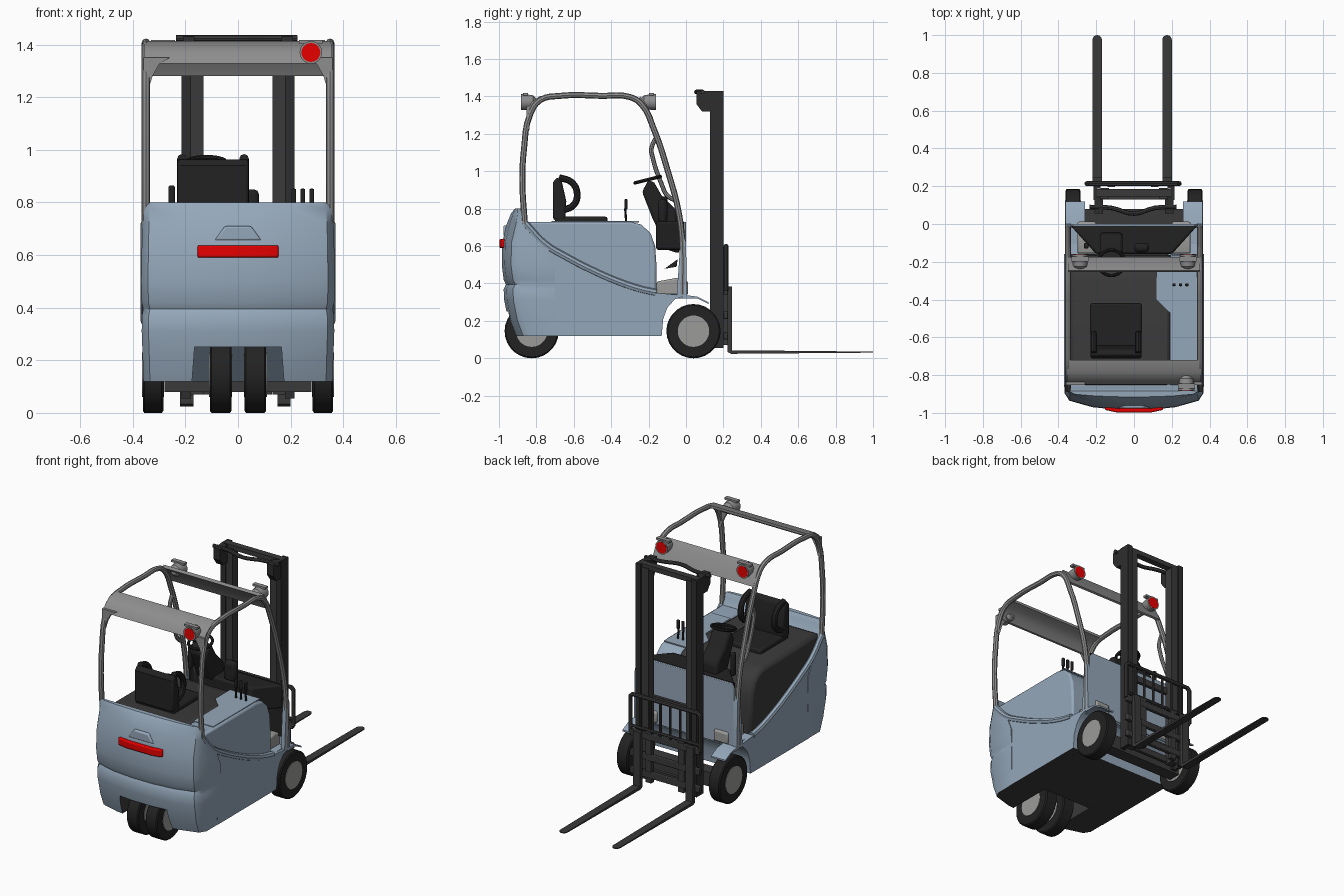
import bpy, bmesh, math
from mathutils import Vector

cube = bpy.data.objects.get("Cube")
if cube:
    bpy.data.objects.remove(cube, do_unlink=True)


def material(name, rgb):
    m = bpy.data.materials.new(name)
    m.use_nodes = True
    m.diffuse_color = (*rgb, 1)
    m.node_tree.nodes["Principled BSDF"].inputs["Base Color"].default_value = (*rgb, 1)
    return m


BLUE = material("blue_grey_paint", (0.30, 0.39, 0.49))
SLATE = material("dark_slate", (0.06, 0.08, 0.105))
DARK = material("charcoal", (0.042, 0.042, 0.042))
STEEL = material("mast_steel", (0.027, 0.027, 0.027))
BLACK = material("black_rubber", (0.016, 0.016, 0.016))
GREY = material("cage_grey", (0.27, 0.27, 0.27))
LIGHT = material("light_grey", (0.33, 0.33, 0.32))
RED = material("lamp_red", (0.8, 0.0, 0.0))


def mesh_object(name, verts, faces, mat, bevel=0):
    me = bpy.data.meshes.new(name)
    me.from_pydata(verts, [], faces)
    bm = bmesh.new()
    bm.from_mesh(me)
    bmesh.ops.recalc_face_normals(bm, faces=bm.faces)
    bm.to_mesh(me)
    bm.free()
    me.materials.append(mat)
    ob = bpy.data.objects.new(name, me)
    bpy.context.collection.objects.link(ob)
    if bevel:
        b = ob.modifiers.new("bevel", "BEVEL")
        b.width, b.segments, b.limit_method = bevel, 2, "ANGLE"
        b.angle_limit = math.radians(40)
    return ob


def prism(name, pts, axis, a, b, mat, bevel=0):
    """Extrude a 2D outline along an axis from a to b."""
    def place(p, t):
        return {"x": (t, *p), "y": (p[0], t, p[1]), "z": (*p, t)}[axis]
    n = len(pts)
    verts = [place(p, t) for t in (a, b) for p in pts]
    faces = [tuple(range(n)), tuple(range(n, 2 * n))]
    faces += [(i, (i + 1) % n, n + (i + 1) % n, n + i) for i in range(n)]
    return mesh_object(name, verts, faces, mat, bevel)


def box(name, x, y, z, mat, bevel=0):
    outline = [(x[0], y[0]), (x[1], y[0]), (x[1], y[1]), (x[0], y[1])]
    return prism(name, outline, "z", z[0], z[1], mat, bevel)


def tube(name, pts, r, mat, smooth=True):
    cu = bpy.data.curves.new(name, "CURVE")
    cu.dimensions, cu.bevel_depth, cu.bevel_resolution = "3D", r, 2
    cu.resolution_u, cu.use_fill_caps = (4 if smooth else 1), True
    sp = cu.splines.new("BEZIER")
    sp.bezier_points.add(len(pts) - 1)
    for bp, p in zip(sp.bezier_points, pts):
        bp.co = p
        bp.handle_left_type = bp.handle_right_type = "AUTO" if smooth else "VECTOR"
    ob = bpy.data.objects.new(name, cu)
    bpy.context.collection.objects.link(ob)
    cu.materials.append(mat)
    bpy.ops.object.select_all(action="DESELECT")
    ob.select_set(True)
    bpy.context.view_layer.objects.active = ob
    bpy.ops.object.convert(target="MESH")
    return ob


def lathe(name, center, profile, axis, mat, n=28):
    """Spin (offset along axis, radius) pairs around an x or y axis."""
    verts, faces = [], []
    for t, r in profile:
        for i in range(n):
            a = 2 * math.pi * i / n
            u, v = r * math.cos(a), r * math.sin(a)
            p = (t, u, v) if axis == "x" else (u, t, v)
            verts.append(Vector(center) + Vector(p))
    for k in range(len(profile) - 1):
        for i in range(n):
            j = (i + 1) % n
            faces.append((k * n + i, k * n + j, k * n + n + j, k * n + n + i))
    faces += [tuple(range(n)), tuple(range(len(verts) - n, len(verts)))]
    return mesh_object(name, verts, faces, mat)


def wheel(name, x, y, w, r=0.145):
    h = w / 2
    tread = [(-h, r * .6), (-h, r * .95), (-h * .85, r), (h * .85, r), (h, r * .95), (h, r * .6)]
    lathe(name + "_tyre", (x, y, r), tread, "x", BLACK)
    lathe(name + "_rim", (x, y, r), [(-h - .003, r * .58), (h + .003, r * .58)], "x", LIGHT)


# Counterweight: stacked rounded sections (height, rear y, half width, front y)
rows = [(.12, -.92, .36, -.70), (.2, -.95, .362, -.70), (.31, -.972, .366, -.70), (.37, -.975, .365, -.70),
        (.395, -.963, .36, -.70), (.42, -.975, .366, -.70), (.5, -.985, .368, -.70), (.62, -.982, .366, -.75),
        (.72, -.958, .364, -.85), (.775, -.935, .36, -.868), (.8, -.915, .335, -.885)]
verts, faces = [], []
for z, yr, hw, yf in rows:
    yc = min(yr + .09, yf - .005)
    half = [(1, yf), (1, yc), (.93, yr + .55 * (yc - yr)), (.6, yr + .17 * (yc - yr)), (.2, yr)]
    verts += [(s * hw, y, z) for s, y in half] + [(-s * hw, y, z) for s, y in reversed(half)]
n = 10
for k in range(len(rows) - 1):
    faces += [(k * n + i, k * n + (i + 1) % n, k * n + n + (i + 1) % n, k * n + n + i) for i in range(n)]
faces += [tuple(range(n)), tuple(range(len(verts) - n, len(verts)))]
counterweight = mesh_object("counterweight", verts, faces, BLUE)

# Lower chassis side profile with the sweeping shoulder line and front wheel arch
shoulder = [(-.86, .72), (-.755, .61), (-.64, .54), (-.515, .475), (-.38, .415), (-.25, .37), (-.16, .35)]
arch = [(0, .335), (-.06, .315), (-.1, .27), (-.122, .21), (-.13, .12)]
chassis = prism("chassis", shoulder + arch + [(-.72, .12), (-.74, .3), (-.86, .5)], "x", -.362, .362, BLUE)

# Steering wheel well cut through the rear underside
well = prism("wheel_well_cutter", [(-.18, .05), (-.165, .25), (.165, .25), (.18, .05)], "y", -1.2, -.62, BLUE)
well.hide_render = True
for ob in (counterweight, chassis):
    ob.data.materials.append(DARK)
    ob.data.materials.append(SLATE)
    m = ob.modifiers.new("well", "BOOLEAN")
    m.operation, m.object, m.solver = "DIFFERENCE", well, "EXACT"
    bpy.context.view_layer.objects.active = ob
    bpy.ops.object.modifier_apply(modifier="well")
    for f in ob.data.polygons:
        under = f.normal.z < -.8 and f.center.z < .3
        well_wall = abs(f.normal.x) > .9 and abs(f.center.x) < .21
        well_back = f.normal.y < -.9 and abs(f.center.y + .62) < .01
        f.material_index = 2 if well_back else 1 if under or well_wall else 0
bpy.data.objects.remove(well, do_unlink=True)

# Engine hood: charcoal main part, painted side with control console
hood = [(-.86, .73), (-.3, .73), (-.24, .715), (-.19, .67), (-.165, .6), (-.158, .5), (-.158, .33), (-.86, .33)]
prism("hood", hood, "x", -.345, .2, DARK, .025)
prism("hood_side", hood, "x", .19, .345, BLUE, .012)
prism("console_plate", [(.12, -.25), (.33, -.25), (.33, -.72), (.19, -.72), (.19, -.47), (.12, -.4)], "z", .727, .734, BLUE)
for i in range(3):
    x = .212 + i * .034
    tube("control_lever", [(x, -.32, .73), (x, -.325, .8)], .006, BLACK, False)
    box("lever_knob", (x - .009, x + .009), (-.328, -.314), (.795, .852), BLACK, .004)
for s in (-1, 1):
    tube("shoulder_trim", [(s * .351, y, z) for y, z in shoulder], .02, BLUE)
    # Fenders, wheels and step lamps
    prism("fender", [(-.02, .34), (.06, .33), (.12, .3), (.12, .29), (.06, .32), (-.02, .32)], "x", s * .26, s * .362, BLUE)
    wheel("drive_wheel", s * .323, .04, .078)
    wheel("steer_wheel", s * .066, -.825, .082)
    prism("step_lamp", [(-.157, .34), (.012, .34), (.012, .41), (-.05, .43), (-.157, .41)], "x", s * .2, s * .3, LIGHT, .01)
box("drive_axle", (-.28, .28), (0, .08), (.08, .17), DARK)
box("steer_axle", (-.1, .1), (-.85, -.8), (.12, .25), SLATE)

# Rear lamp bar and handle recess
lamp = [(-.155, -.984), (-.09, -.998), (.09, -.998), (.155, -.984), (.15, -.94), (-.15, -.94)]
prism("rear_lamp_bar", lamp, "z", .59, .637, RED, .007)
prism("rear_grip", [(-.09, .655), (.09, .655), (.05, .71), (-.05, .71)], "y", -.977, -.94, BLUE, .008)

# Front cowl, dashboard, pedal and steering column
prism("front_cowl", [(-.34, .33), (.34, .33), (.34, .7), (.32, .73), (-.32, .73), (-.34, .7)], "y", -.012, 0, BLUE, .004)
box("cowl_lining", (-.33, .33), (-.02, -.011), (.4, .732), BLACK)
dash = [(-.33, -.015), (.33, -.015), (.2, -.16), (-.2, -.16)]
prism("dashboard", dash, "z", .58, .732, BLACK, .012)
box("instrument_pod", (0, .08), (-.15, -.1), (.72, .85), BLACK, .02)
box("switch_pod", (-.265, -.24), (-.13, -.1), (.72, .865), BLACK, .008)
prism("pedal", [(-.115, .478), (-.045, .53), (-.05, .49)], "x", -.02, .06, BLACK)
box("footwell_floor", (-.345, .345), (-.17, -.01), (.32, .345), BLUE)
column = [(-.235, .89), (-.2, .955), (-.17, .94), (-.13, .87), (-.05, .79), (-.035, .56), (-.1, .58), (-.18, .75)]
prism("steering_column", column, "x", -.18, -.06, BLACK, .015)
bpy.ops.mesh.primitive_torus_add(location=(-.12, -.205, .955), rotation=(math.radians(14), 0, 0),
                                 major_radius=.07, minor_radius=.009, major_segments=24, minor_segments=8)
bpy.context.object.name = "steering_wheel"
bpy.context.object.data.materials.append(BLACK)
tube("steering_spoke", [(-.19, -.205, .953), (-.05, -.205, .953)], .008, BLACK, False)

# Seat
box("seat_cushion", (-.23, .04), (-.7, -.42), (.72, .757), BLACK, .01)
prism("seat_back", [(-.645, .74), (-.71, .74), (-.712, .94), (-.69, .968), (-.665, .95), (-.64, .84)], "x", -.23, .04, BLACK, .01)
for x in (-.213, .023):
    tube("seat_wing", [(x, -.68, .967), (x, -.61, .94), (x, -.582, .88), (x, -.6, .82), (x, -.66, .79)], .018, BLACK)

# Overhead guard
post = [(-.86, .7), (-.875, .95), (-.866, 1.12), (-.835, 1.3), (-.78, 1.38), (-.675, 1.403), (-.45, 1.403), (-.3, 1.397),
        (-.24, 1.36), (-.17, 1.22), (-.1, 1.01), (-.037, .77), (-.018, .58), (-.02, .34)]
for s in (-1, 1):
    tube("guard_post", [(s * .35, y, z) for y, z in post], .016, GREY)
    prism("post_foot", [(-.05, .33), (.005, .33), (0, .62), (-.025, .7)], "x", s * .335, s * .362, BLUE)
    prism("guard_gusset", [(s * .36, 1.35), (s * .26, 1.35), (s * .3, 1.325), (s * .325, 1.28), (s * .34, 1.23), (s * .36, 1.22)],
          "y", -.852, -.836, GREY)
rear_arc = [(-.85, 1.328), (-.825, 1.37), (-.785, 1.4), (-.72, 1.413), (-.72, 1.397), (-.775, 1.385), (-.81, 1.36), (-.835, 1.328)]
prism("rear_guard_bar", rear_arc, "x", -.355, .355, GREY)
front_arc = [(-.245, 1.4), (-.215, 1.365), (-.175, 1.285), (-.187, 1.28), (-.225, 1.355), (-.255, 1.385)]
prism("front_guard_bar", front_arc, "x", -.35, .35, GREY)
grip = [(-.155, 1.19), (-.185, 1.12), (-.18, 1.08), (-.13, .93), (-.1, .87), (-.05, .84)]
tube("grab_handle", [(-.35, y, z) for y, z in grip], .012, GREY)

# Work lamps: two facing the forks, one facing the rear
for x, y, d in ((-.285, -.185, 1), (.285, -.185, 1), (.277, -.858, -1)):
    lathe("lamp_housing", (x, y, 1.37), [(-.055 * d, .02), (-.04 * d, .036), (0, .042), (.024 * d, .043)], "y", GREY, 20)
    lathe("lamp_lens", (x, y, 1.37), [(.02 * d, .036), (.0255 * d, .036)], "y", RED, 20)
    box("lamp_bracket", (x - .045, x + .045), (y - .014, y + .014), (1.405, 1.418), GREY)

# Mast
for s in (-1, 1):
    box("outer_mast_web", (s * .195, s * .214), (.128, .2), (.055, 1.43), STEEL)
    for y in (.128, .188):
        box("outer_mast_flange", (s * .178, s * .2), (y, y + .012), (.055, 1.43), STEEL)
    box("inner_mast", (s * .132, s * .178), (.135, .19), (.07, 1.41), DARK)
    prism("mast_head_bracket", [(.055, 1.43), (.13, 1.43), (.13, 1.32), (.085, 1.32), (.055, 1.36)], "x", s * .165, s * .21, STEEL)
tube("mast_head_rail", [(-.235, .09, 1.424), (-.12, .085, 1.424), (0, .055, 1.424), (.11, .085, 1.424), (.225, .09, 1.424)], .012, DARK)
box("mast_head_bar", (-.2, .2), (.145, .185), (1.4, 1.43), DARK)
for z in (.08, .55):
    box("mast_crossbar", (-.2, .2), (.13, .15), (z, z + .04), DARK)

# Carriage and load guard
for z in (.1, .21, .34):
    box("carriage_bar", (-.25, .24), (.2, .225), (z, z + .04), DARK, .004)
for x in (-.12, .11):
    box("carriage_upright", (x - .02, x + .02), (.195, .222), (.07, .4), DARK)
guard = [(-.25, .36), (-.25, .585), (-.235, .6), (.225, .6), (.24, .585), (.24, .36)]
tube("load_guard_frame", [(x, .214, z) for x, z in guard], .013, DARK, False)
tube("load_guard_rail", [(-.25, .214, .4), (.24, .214, .4)], .01, DARK, False)
for i in range(1, 7):
    x = -.25 + i * .07
    tube("load_guard_bar", [(x, .214, .38), (x, .214, .6)], .008, DARK, False)

# Forks
blade = [(.222, .385), (.245, .385), (.247, .043), (.977, .036), (.977, .03), (.24, .024), (.222, .034)]
for x in (-.195, .175):
    prism("fork", blade, "x", x - .025, x + .025, DARK)
    tip = [(x + .025 * math.cos(a), .975 + .025 * math.sin(a)) for a in [math.pi * i / 8 for i in range(9)]]
    prism("fork_tip", tip, "z", .03, .036, DARK)

# Smooth shading with sharp edges kept
bpy.ops.object.select_all(action="DESELECT")
for ob in bpy.context.scene.objects:
    if ob.type == "MESH":
        ob.select_set(True)
        bpy.context.view_layer.objects.active = ob
bpy.ops.object.shade_smooth_by_angle(angle=math.radians(35))
